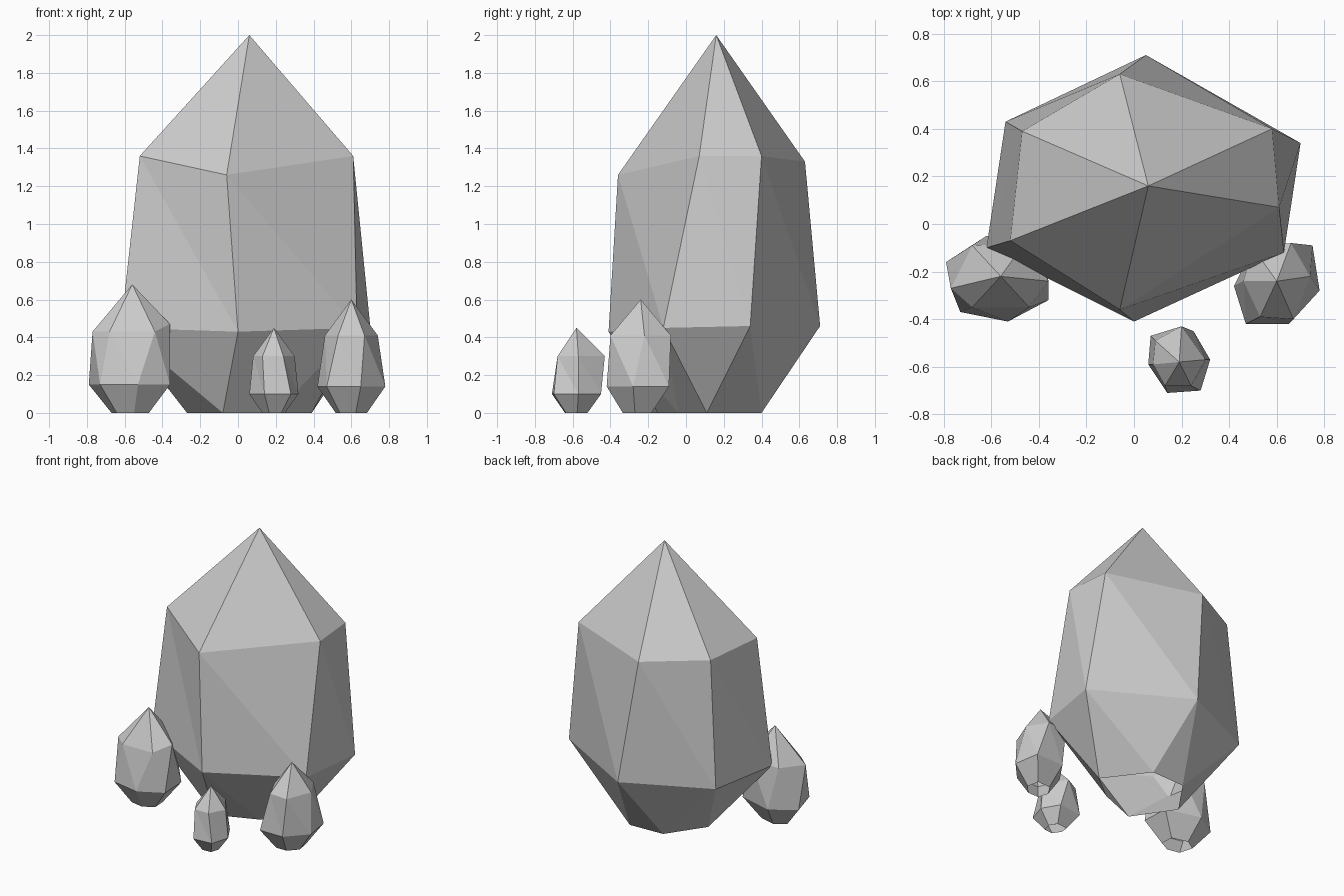
import bpy
import bmesh
from mathutils import Vector

# Remove the default cube
default_cube = bpy.data.objects.get("Cube")
if default_cube:
    bpy.data.objects.remove(default_cube, do_unlink=True)

# Single pale stone colour
stone = bpy.data.materials.new("pale_grey_stone")
stone.use_nodes = True
stone_colour = (0.6, 0.6, 0.6, 1)
stone.diffuse_color = stone_colour
stone.node_tree.nodes["Principled BSDF"].inputs["Base Color"].default_value = stone_colour


def ring(points, height=None):
    """Turn hundredths of a unit into vectors, with one height or one per point."""
    return [Vector((p[0], p[1], p[2] if height is None else height)) / 100 for p in points]


def shrunken_base(belt, factor=0.46):
    """A smaller copy of the belt outline, laid on the ground."""
    middle = sum(belt, Vector()) / len(belt)
    base = [middle.lerp(corner, factor) for corner in belt]
    for corner in base:
        corner.z = 0
    return base


def crystal(name, tip, shoulder, belt, base=None):
    """Faceted open-bottomed crystal: a tip above three matching rings."""
    bm = bmesh.new()
    levels = [shoulder, belt, base or shrunken_base(belt)]
    rings = [[bm.verts.new(co) for co in level] for level in levels]
    peak = bm.verts.new(Vector(tip) / 100)
    count = len(shoulder)
    for i in range(count):
        j = (i + 1) % count
        bm.faces.new((peak, rings[0][i], rings[0][j]))
        for upper, lower in zip(rings, rings[1:]):
            bm.faces.new((upper[i], lower[i], lower[j]))
            bm.faces.new((upper[i], lower[j], upper[j]))
    mesh = bpy.data.meshes.new(name)
    bm.to_mesh(mesh)
    bm.free()
    mesh.materials.append(stone)
    obj = bpy.data.objects.new(name, mesh)
    bpy.context.collection.objects.link(obj)
    return obj


# Large central crystal
crystal(
    "main_crystal",
    tip=(6, 16, 200),
    shoulder=ring([(-6, -36, 126), (61, 7, 136), (58, 40, 136),
                   (-6, 63, 133), (-47, 39, 136), (-52, -7, 136)]),
    belt=ring([(0, -41, 43), (63, -12, 45), (70, 34, 46),
               (5, 71, 46), (-54, 43, 46), (-62, -10, 45)]),
    base=ring([(-8, -15), (20, -4), (39, 11), (17, 40), (-9, 39), (-27, 13)], 0),
)

# Medium crystal beside the right-hand front corner
crystal(
    "right_crystal",
    tip=(-56, -22, 68),
    shoulder=ring([(-77, -27, 43), (-68, -35, 43), (-44, -35, 43),
                   (-36, -24, 47), (-46, -8, 46), (-68, -9, 45)]),
    belt=ring([(-79, -16), (-73, -37), (-53, -41), (-36, -32), (-37, -12), (-62, -5)], 15),
)

# Medium crystal beside the left-hand front corner
crystal(
    "left_crystal",
    tip=(60, -24, 60),
    shoulder=ring([(46, -24), (53, -39), (67, -40), (74, -22), (66, -8), (50, -10)], 41),
    belt=ring([(42, -26), (47, -42), (65, -42), (78, -28), (75, -9), (53, -10)], 14),
)

# Small crystal in front
crystal(
    "small_front_crystal",
    tip=(19, -58, 45),
    shoulder=ring([(8, -59), (13, -68), (24, -68), (30, -57), (20, -43), (9, -49)], 30),
    belt=ring([(6, -59), (14, -71), (28, -70), (32, -57), (25, -45), (7, -47)], 10),
)
